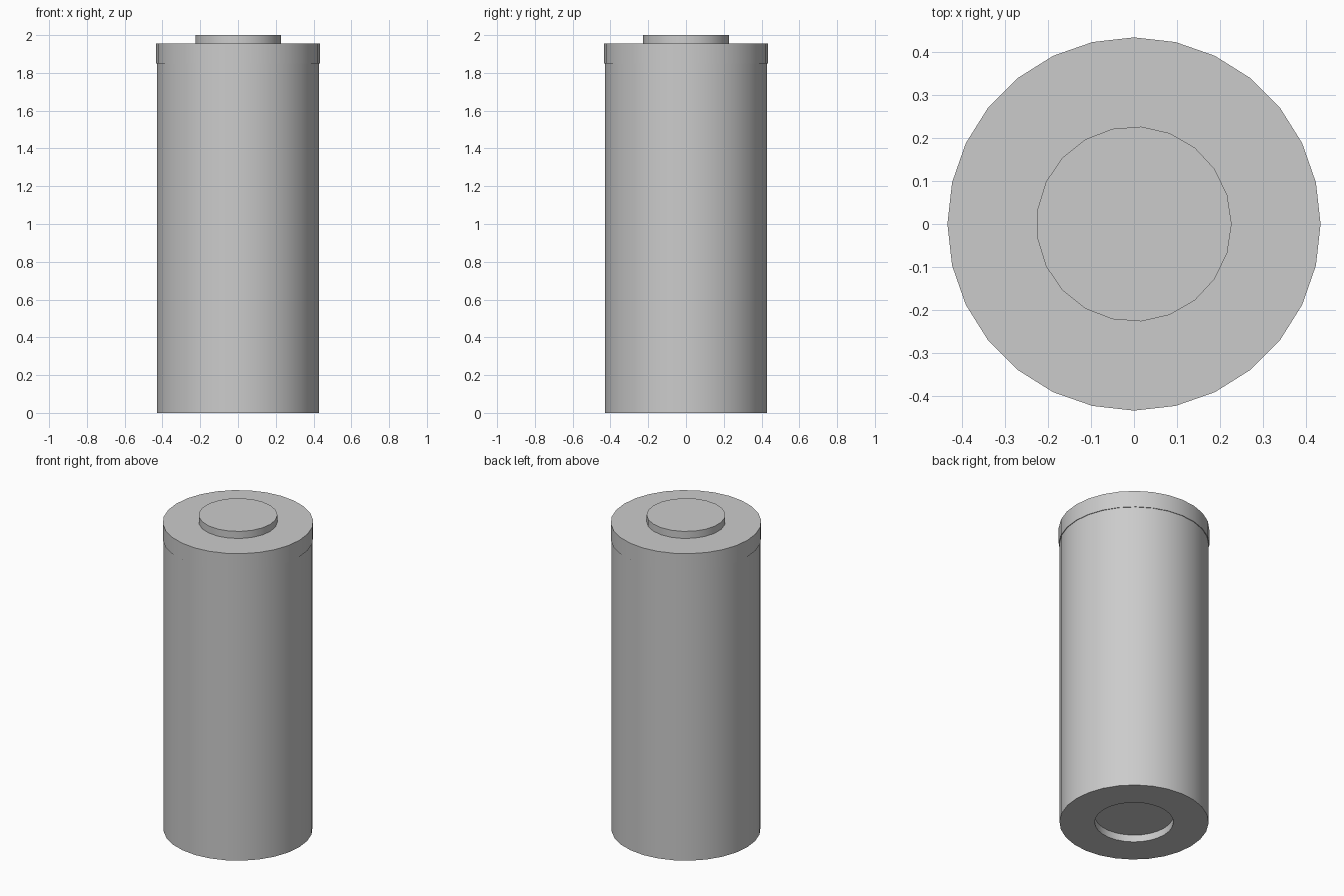
import bpy
import bmesh
import math

cube = bpy.data.objects.get("Cube")
if cube:
    bpy.data.objects.remove(cube, do_unlink=True)

grey = bpy.data.materials.new("light_grey")
grey.use_nodes = True
COLOUR = (0.6, 0.6, 0.6, 1.0)
grey.diffuse_color = COLOUR
grey.node_tree.nodes["Principled BSDF"].inputs["Base Color"].default_value = COLOUR


def turned_part(name, profile, sides):
    """Turn a (radius, height) profile around z and close both ends with a flat face."""
    bm = bmesh.new()
    rings = []
    for radius, z in profile:
        angles = [math.tau * i / sides for i in range(sides)]
        rings.append([bm.verts.new((radius * math.cos(a), radius * math.sin(a), z)) for a in angles])
    for low, high in zip(rings, rings[1:]):
        for i in range(sides):
            j = (i + 1) % sides
            bm.faces.new((low[i], low[j], high[j], high[i]))
    bm.faces.new(rings[0])
    bm.faces.new(rings[-1])
    bmesh.ops.recalc_face_normals(bm, faces=bm.faces)
    mesh = bpy.data.meshes.new(name)
    bm.to_mesh(mesh)
    bm.free()
    mesh.materials.append(grey)
    part = bpy.data.objects.new(name, mesh)
    bpy.context.collection.objects.link(part)
    bpy.ops.object.select_all(action='DESELECT')
    part.select_set(True)
    bpy.context.view_layer.objects.active = part
    bpy.ops.object.shade_smooth_by_angle(angle=math.radians(30))
    return part


BODY_R, CAP_R, KNOB_R = 0.43, 0.434, 0.227
CAP_LOW, CAP_TOP, TOP = 1.85, 1.955, 2.0
RECESS = 0.045

# Body with a round recess in the base
turned_part("body", [(KNOB_R, RECESS), (KNOB_R, 0), (BODY_R, 0), (BODY_R, CAP_LOW + 0.02)], 28)
# Slightly wider cap with a small lip
turned_part("cap", [(CAP_R, CAP_LOW), (CAP_R, CAP_TOP)], 28)
# Raised button on top
turned_part("top_button", [(KNOB_R, CAP_TOP - 0.01), (KNOB_R, TOP)], 21)
